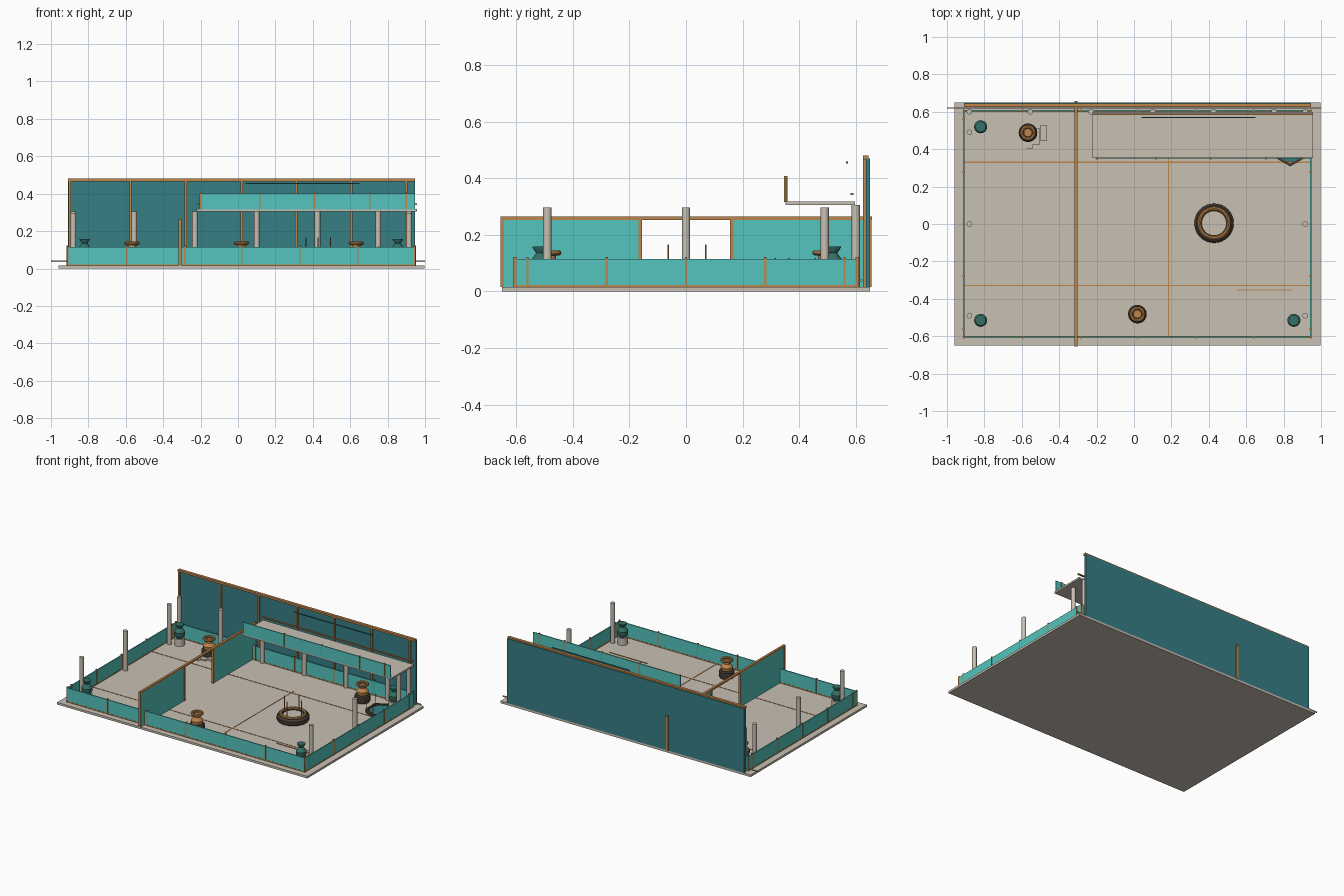
import bpy, bmesh, math

if "Cube" in bpy.data.objects:
    bpy.data.objects.remove(bpy.data.objects["Cube"])


def material(name, rgb):
    m = bpy.data.materials.new(name)
    m.diffuse_color = (*rgb, 1)
    m.use_nodes = True
    m.node_tree.nodes["Principled BSDF"].inputs["Base Color"].default_value = m.diffuse_color
    return m


STONE = material("warm stone", (0.58, 0.53, 0.45))
TEAL = material("light teal", (0.09, 0.55, 0.51))
DEEP = material("deep teal", (0.037, 0.21, 0.235))
BRONZE = material("bronze", (0.52, 0.24, 0.07))
BROWN = material("dark brown", (0.07, 0.05, 0.038))
GREEN = material("dark green", (0.035, 0.16, 0.13))


def finish(name, bm, mat, smooth=False):
    bmesh.ops.recalc_face_normals(bm, faces=bm.faces)
    me = bpy.data.meshes.new(name)
    bm.to_mesh(me)
    bm.free()
    me.materials.append(mat)
    ob = bpy.data.objects.new(name, me)
    bpy.context.collection.objects.link(ob)
    if smooth:
        bpy.ops.object.select_all(action='DESELECT')
        ob.select_set(True)
        bpy.context.view_layer.objects.active = ob
        bpy.ops.object.shade_smooth_by_angle(angle=math.radians(35))
    return ob


def box(name, x, y, z, mat):
    """Box from (min, max) ranges."""
    bm = bmesh.new()
    bmesh.ops.create_cube(bm, size=1)
    for v in bm.verts:
        v.co = [sum(r) / 2 + c * (r[1] - r[0]) for r, c in zip((x, y, z), v.co)]
    return finish(name, bm, mat)


def lathe(name, profile, at, mat, sides=20, closed=False, turn=0):
    """Revolve (radius, z) points around a vertical axis."""
    bm = bmesh.new()
    rings = []
    for r, z in profile:
        rings.append([bm.verts.new((at[0] + r * math.cos(turn + k * math.tau / sides),
                                    at[1] + r * math.sin(turn + k * math.tau / sides), z))
                      for k in range(sides)])
    pairs = list(zip(rings, rings[1:]))
    if closed:
        pairs.append((rings[-1], rings[0]))
    for a, b in pairs:
        for k in range(sides):
            j = (k + 1) % sides
            bm.faces.new((a[k], a[j], b[j], b[k]))
    if not closed:
        bm.faces.new(rings[0])
        bm.faces.new(rings[-1])
    return finish(name, bm, mat, sides > 8)


def torus(name, at, z, major, minor, mat, sides=24):
    pts = [(major + minor * math.cos(a * math.tau / 8), z + minor * math.sin(a * math.tau / 8))
           for a in range(8)]
    return lathe(name, pts, at, mat, sides, True)


def rod(name, at, z0, z1, r, mat, sides=12):
    return lathe(name, [(r, z0), (r, z1)], at, mat, sides)


X0, X1, Y0, Y1 = -0.91, 0.945, -0.605, 0.605
F = 0.015  # floor level

# Floor slab with inlaid strips
box("floor", (-0.96, 0.997), (-0.65, 0.65), (0, F), STONE)
for y in (-0.328, 0.33):
    box("floor_strip", (X0, X1), (y - 0.003, y + 0.003), (F, F + 0.002), BRONZE)
box("floor_strip", (0.182, 0.188), (Y0, 0.36), (F, F + 0.002), BRONZE)
box("floor_strip", (0.55, 0.845), (-0.355, -0.35), (F, F + 0.004), BRONZE)
box("back_rail", (-1.0, 1.0), (0.617, 0.623), (0.035, 0.042), STONE)

# Low perimeter walls with bronze mullions
for y in (Y0, Y1):
    box("low_wall", (X0, X1), (y - 0.004, y + 0.004), (0.022, 0.115), TEAL)
    box("low_wall_sill", (X0, X1), (y - 0.005, y + 0.005), (F, 0.022), BRONZE)
    for x in (X0, -0.595, -0.285, 0.02, 0.33, 0.64, X1):
        box("low_mullion", (x - 0.004, x + 0.004), (y - 0.006, y + 0.006), (F, 0.122), BRONZE)
for x in (X0, X1):
    box("low_wall", (x - 0.004, x + 0.004), (Y0, Y1), (0.022, 0.115), TEAL)
    box("low_wall_sill", (x - 0.005, x + 0.005), (Y0, Y1), (F, 0.022), BRONZE)
    for y in (-0.56, -0.28, 0, 0.28, 0.56):
        box("low_mullion", (x - 0.006, x + 0.006), (y - 0.004, y + 0.004), (F, 0.122), BRONZE)

# Tall back wall
box("back_wall", (X0, X1), (0.636, 0.65), (F, 0.47), DEEP)
box("back_wall_cap", (X0, X1), (0.625, 0.645), (0.466, 0.48), BRONZE)
for x in (-0.9, -0.575, -0.28, 0.02, 0.312, 0.605, 0.9):
    box("back_wall_rib", (x - 0.006, x + 0.006), (0.626, 0.637), (F, 0.47), BRONZE)

# Partition with a central opening
PX = -0.31
for y in ((-0.65, -0.162), (0.162, 0.65)):
    box("partition_panel", (PX - 0.004, PX + 0.004), y, (F, 0.255), TEAL)
    for e in y:
        box("partition_post", (PX - 0.008, PX + 0.008), (e - 0.006, e + 0.006), (F, 0.255), BRONZE)
box("partition_cap", (PX - 0.008, PX + 0.008), (-0.656, 0.658), (0.253, 0.264), BRONZE)

# Stone columns
for x in (-0.88, 0.915):
    for y in (-0.49, 0, 0.49):
        rod("column", (x, y), F, 0.297, 0.015, STONE)
for x in (-0.88, -0.555, -0.23, 0.1, 0.425, 0.75, 0.915):
    rod("back_column", (x, 0.6), F, 0.305, 0.015, STONE)

# Balcony with parapet and rails
box("balcony_slab", (-0.222, 0.957), (0.352, 0.598), (0.306, 0.318), STONE)
box("balcony_parapet", (-0.205, 0.947), (0.349, 0.356), (0.316, 0.402), TEAL)
for x in (-0.2, 0.115, 0.41, 0.705, 0.9):
    box("parapet_mullion", (x - 0.004, x + 0.004), (0.346, 0.358), (0.316, 0.407), BRONZE)
box("balcony_handrail", (-0.22, 0.957), (0.582, 0.592), (0.34, 0.348), BRONZE)
box("hanging_light_bar", (0.04, 0.65), (0.566, 0.573), (0.452, 0.458), DEEP)

# Green urns on stone pedestals
for at in ((-0.82, 0.52), (-0.82, -0.515), (0.855, -0.515), (0.855, 0.52)):
    rod("urn_pedestal", at, F, 0.065, 0.034, STONE, 16)
    lathe("urn", [(0.024, 0.065), (0.035, 0.085), (0.035, 0.108), (0.022, 0.125),
                  (0.015, 0.135), (0.028, 0.155), (0.028, 0.159)], at, GREEN)

# Bronze vessels on dark drums
for at in ((-0.567, 0.488), (0.018, -0.482), (0.632, 0.488)):
    lathe("vessel_drum", [(0.046, F), (0.05, 0.025), (0.05, 0.06), (0.044, 0.068)], at, BROWN)
    lathe("vessel_body", [(0.036, 0.066), (0.04, 0.09), (0.022, 0.112), (0.022, 0.13)], at, BRONZE)
    torus("vessel_ring", at, 0.136, 0.033, 0.009, BRONZE)

# Round basin with four thin rods
BASIN = (0.428, 0.004)
lathe("basin_base", [(0.064, F), (0.1, F), (0.105, 0.025), (0.105, 0.045), (0.095, 0.058),
                     (0.064, 0.058)], BASIN, BROWN, 32, True)
torus("basin_rim", BASIN, 0.06, 0.079, 0.01, BRONZE, 32)
rod("basin_fill", BASIN, F, 0.052, 0.066, STONE, 32)
for k in range(4):
    a = k * math.pi / 2
    rod("basin_rod", (BASIN[0] + 0.066 * math.cos(a), BASIN[1] + 0.066 * math.sin(a)),
        F, 0.165, 0.003, BRONZE, 6)

# Six-sided pool beneath the balcony edge
POOL = (0.835, 0.41)
lathe("pool_rim", [(0.088, F), (0.102, F), (0.102, 0.042), (0.088, 0.042)], POOL, BROWN, 6, True, math.pi / 6)
rod("pool_water", POOL, F, 0.034, 0.088, DEEP, 6).rotation_euler = (0, 0, 0)
for k in range(6):
    a = math.pi / 6 + k * math.pi / 3
    rod("pool_rod", (POOL[0] + 0.095 * math.cos(a), POOL[1] + 0.095 * math.sin(a)),
        F, 0.118, 0.003, BRONZE, 6)

# Low stepping plates beside the back left vessel
for i in range(4):
    x = -0.615 + i * 0.038
    box("stepping_plate", (x, x + 0.037), (0.385 + i * 0.02, 0.475 + i * 0.018),
        (F, 0.02 + i * 0.004), STONE)
